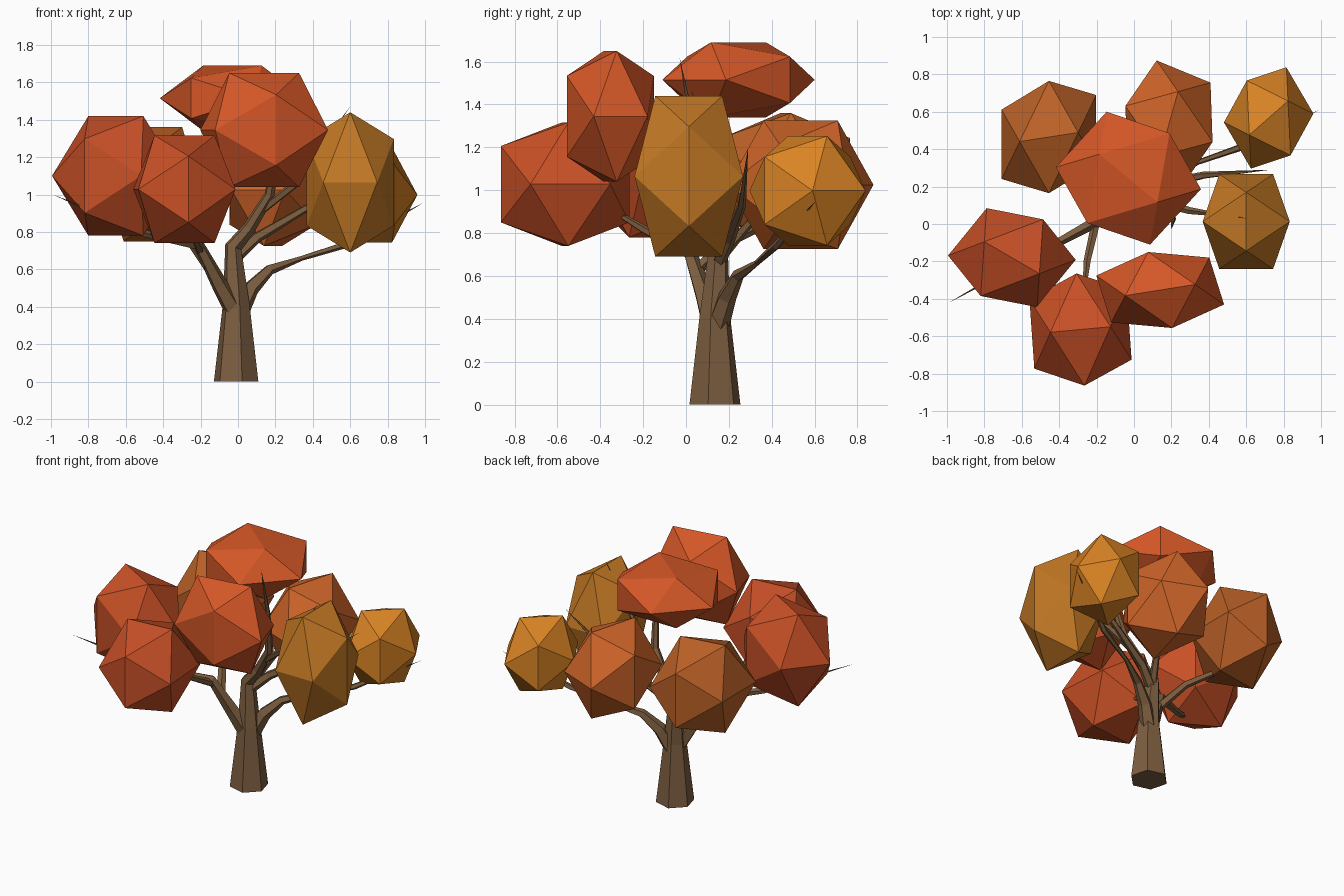
import bpy, bmesh, math
from mathutils import Vector, Matrix

if "Cube" in bpy.data.objects:
    bpy.data.objects.remove(bpy.data.objects["Cube"])

PHI = (1 + 5 ** 0.5) / 2


def material(name, rgb):
    m = bpy.data.materials.new(name)
    m.diffuse_color = (*rgb, 1)
    m.use_nodes = True
    m.node_tree.nodes["Principled BSDF"].inputs["Base Color"].default_value = m.diffuse_color
    return m


def finish(bm, name, mat):
    bmesh.ops.recalc_face_normals(bm, faces=bm.faces)
    me = bpy.data.meshes.new(name)
    bm.to_mesh(me)
    bm.free()
    ob = bpy.data.objects.new(name, me)
    me.materials.append(mat)
    bpy.context.collection.objects.link(ob)


def leaf_clump(name, center, p, s, hz, mat):
    """Stretched icosahedron: p and s are its horizontal half axes, hz its half height."""
    p, s, c = Vector((*p, 0)), Vector((*s, 0)), Vector(center)
    bm = bmesh.new()
    k = 1 / PHI
    for i in (-1, 1):
        for j in (-1, 1):
            for x, y, z in ((0, i * k, j), (i, 0, j * k), (i * k, j, 0)):
                bm.verts.new(c + p * x + s * y + Vector((0, 0, hz * z)))
    bmesh.ops.convex_hull(bm, input=bm.verts)
    finish(bm, name, mat)


def limb(name, path, sides, mat, turn=45):
    """Tapered tube through (x, y, z, radius) points, ending in a point."""
    pts = [Vector(q[:3]) for q in path]
    bm = bmesh.new()
    rings = []
    for i, q in enumerate(path[:-1]):
        t = pts[i + 1] - pts[i]
        if i:
            t = t.normalized() + (pts[i] - pts[i - 1]).normalized()
        else:
            t = Vector((0, 0, 1)) if pts[0].z == 0 else t
        rot = Vector((0, 0, 1)).rotation_difference(t.normalized())
        ring = []
        for n in range(sides):
            a = math.radians(turn) + math.tau * n / sides
            off = Vector((math.cos(a), math.sin(a), 0)) * q[3]
            ring.append(bm.verts.new(pts[i] + rot @ off))
        rings.append(ring)
    bm.faces.new(rings[0])
    for lo, hi in zip(rings, rings[1:]):
        for n in range(sides):
            m = (n + 1) % sides
            bm.faces.new((lo[n], lo[m], hi[m], hi[n]))
    tip = bm.verts.new(pts[-1])
    for n in range(sides):
        bm.faces.new((rings[-1][n], rings[-1][(n + 1) % sides], tip))
    finish(bm, name, mat)


bark = material("bark", (0.20, 0.11, 0.05))
red = material("leaf_red", (0.58, 0.08, 0.02))
rust = material("leaf_rust", (0.66, 0.095, 0.02))
orange = material("leaf_orange", (0.63, 0.13, 0.022))
brown = material("leaf_brown", (0.50, 0.12, 0.02))
amber = material("leaf_amber", (0.55, 0.19, 0.018))
gold = material("leaf_gold", (0.70, 0.23, 0.018))

# Trunk with its leader
limb("trunk", [(-.01, .135, 0, .123), (-.01, .135, .42, .073), (-.025, .15, .72, .047),
               (.06, .14, .82, .036), (.17, .10, 1.0, .028), (.21, .03, 1.3, .015),
               (.2, -.03, 1.62, 0)], 6, bark)

# Branches
branches = {
    "left": [(-.02, .12, .38, .055), (-.1, .08, .52, .045), (-.21, .01, .73, .032),
             (-.5, -.15, .79, .02), (-.99, -.42, 1.0, 0)],
    "right_back": [(.01, .15, .38, .055), (.07, .19, .5, .045), (.17, .24, .6, .03),
                   (.34, .33, .66, .014), (.6, .42, .74, .02), (.99, .61, .955, 0)],
    "right_upper": [(-.02, .15, .66, .035), (.1, .2, .77, .03), (.37, .26, .93, .02),
                    (.73, .29, 1.2, 0)],
    "right": [(.13, .12, .92, .025), (.3, .07, 1.05, .02), (.6, .03, 1.47, 0)],
    "left_back": [(-.16, .04, .62, .03), (-.26, .2, .76, .025), (-.42, .4, .85, .018),
                  (-.65, .57, 1.2, 0)],
    "front": [(-.2, .02, .7, .025), (-.25, -.2, .82, .02), (-.28, -.5, 1.0, 0)],
    "back": [(-.025, .15, .68, .03), (.06, .3, .85, .02), (.18, .5, 1.05, 0)],
}
for name, path in branches.items():
    limb("branch_" + name, path, 5, bark, 18)

# Leaf clumps
leaf_clump("leaves_top", (-.03, .245, 1.515), (.22, .24), (-.252, .207), .175, rust)
leaf_clump("leaves_back", (.187, .535, 1.025), (.233, -.096), (.078, .28), .30, orange)
leaf_clump("leaves_left_back", (-.455, .465, 1.055), (0, .30), (-.253, -.039), .305, brown)
leaf_clump("leaves_left", (-.653, -.18, 1.10), (.167, .205), (-.238, .138), .32, red)
leaf_clump("leaves_front", (-.286, -.564, 1.028), (-.021, .30), (-.26, -.024), .288, red)
leaf_clump("leaves_right_front", (.14, -.353, 1.345), (-.064, .203), (-.302, -.048), .305, rust)
leaf_clump("leaves_right", (.60, .013, 1.065), (.233, 0), (0, .253), .375, amber)
leaf_clump("leaves_right_back", (.72, .567, .998), (-.117, .20), (-.167, -.147), .255, gold)
